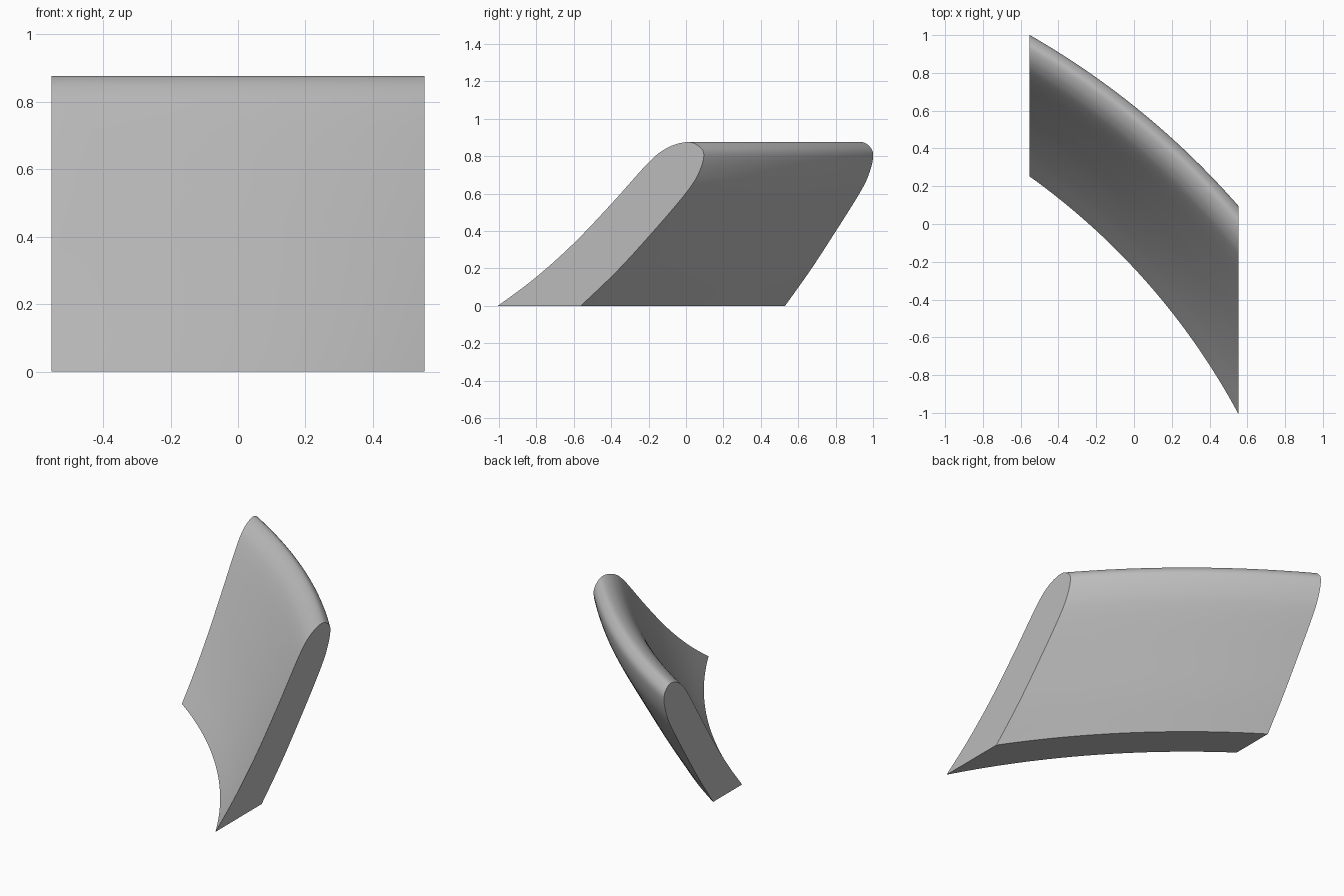
import bpy
import math
from mathutils import Vector

if "Cube" in bpy.data.objects:
    bpy.data.objects.remove(bpy.data.objects["Cube"], do_unlink=True)

# Plain grey
grey = bpy.data.materials.new("plain_grey")
grey.use_nodes = True
colour = (0.5, 0.5, 0.5, 1)
grey.diffuse_color = colour
grey.node_tree.nodes["Principled BSDF"].inputs["Base Color"].default_value = colour

AXIS_X, AXIS_Y = -2.703, -2.753   # vertical axis the panel curves around
HALF_WIDTH = 0.553
COLUMNS, STEPS = 48, 8

# Cross-section (radius, height): up the inner face, over the rim, down the outer face
SECTION = [(3.695, 0), (3.794, 0.15), (3.901, 0.33), (4.015, 0.54), (4.135, 0.762),
           (4.198, 0.843), (4.262, 0.875), (4.302, 0.86), (4.326, 0.81),
           (4.308, 0.71), (4.262, 0.6), (4.135, 0.365), (4.035, 0.185), (3.924, 0)]


def spline(points, steps):
    """Smooth curve through all the points."""
    pts = [Vector(p) for p in points]
    pts = [2 * pts[0] - pts[1]] + pts + [2 * pts[-1] - pts[-2]]
    out = []
    for a, b, c, d in zip(pts, pts[1:], pts[2:], pts[3:]):
        for i in range(steps):
            t = i / steps
            out.append(0.5 * (2 * b + (c - a) * t + (2 * a - 5 * b + 4 * c - d) * t**2
                              + (3 * b - a - 3 * c + d) * t**3))
    return out + [pts[-2]]


# Sweep the section around the axis, trimmed by two parallel side planes
profile = spline(SECTION, STEPS)
n = len(profile)
verts, faces = [], []
for i in range(COLUMNS + 1):
    x = HALF_WIDTH * (2 * i / COLUMNS - 1)
    for r, z in profile:
        verts.append((x, AXIS_Y + math.sqrt(r * r - (x - AXIS_X)**2), z))
for i in range(COLUMNS):
    for j in range(n):
        k = (j + 1) % n
        faces.append((i * n + j, i * n + k, (i + 1) * n + k, (i + 1) * n + j))

# Flat side caps
faces.append(tuple(reversed(range(n))))
faces.append(tuple(COLUMNS * n + j for j in range(n)))

mesh = bpy.data.meshes.new("curved_panel")
mesh.from_pydata(verts, [], faces)
mesh.materials.append(grey)
panel = bpy.data.objects.new("curved_panel", mesh)
bpy.context.collection.objects.link(panel)

# Consistent outward normals, smooth curves with sharp edges
bpy.ops.object.select_all(action='DESELECT')
panel.select_set(True)
bpy.context.view_layer.objects.active = panel
bpy.ops.object.mode_set(mode='EDIT')
bpy.ops.mesh.select_all(action='SELECT')
bpy.ops.mesh.normals_make_consistent(inside=False)
bpy.ops.object.mode_set(mode='OBJECT')
bpy.ops.object.shade_smooth_by_angle(angle=math.radians(30))
